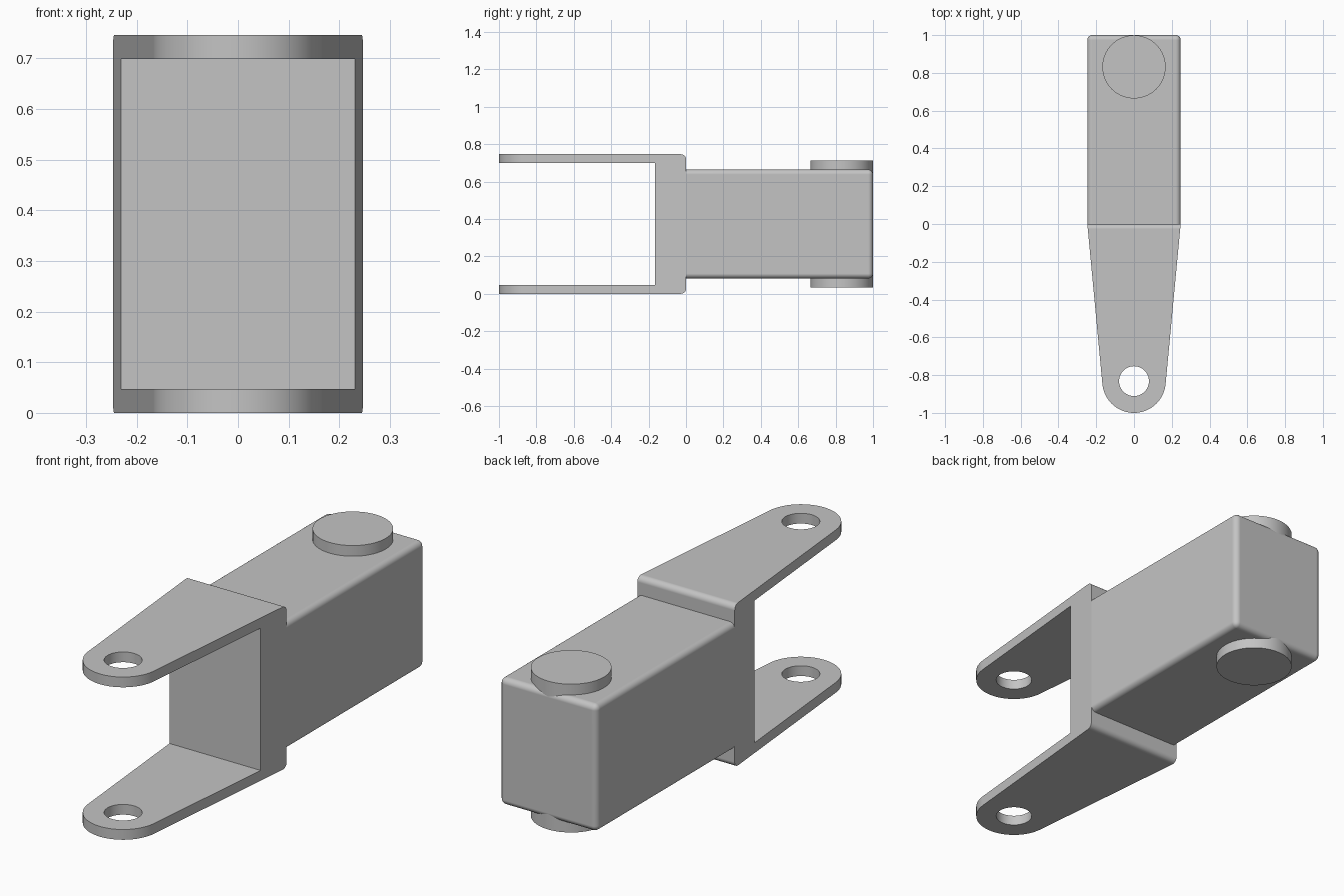
import bpy, bmesh, math
from mathutils import Matrix

cube = bpy.data.objects.get("Cube")
if cube:
    bpy.data.objects.remove(cube, do_unlink=True)

HALF_W = 0.247      # half width of fork and body
HEIGHT = 0.746      # full height of the fork
PLATE = 0.047       # thickness of each fork arm
PIN_Y = 0.832       # distance of both pivots from the joint
TIP_R = 0.168       # radius of fork tips and pivot discs
HOLE_R = 0.079
ROUND = 0.026
MID_Z = HEIGHT / 2

grey = bpy.data.materials.new("light grey")
grey.use_nodes = True
colour = (0.55, 0.55, 0.55, 1)
grey.diffuse_color = colour
grey.node_tree.nodes["Principled BSDF"].inputs["Base Color"].default_value = colour


def make_object(name, bm):
    bmesh.ops.recalc_face_normals(bm, faces=bm.faces)
    mesh = bpy.data.meshes.new(name)
    bm.to_mesh(mesh)
    bm.free()
    mesh.materials.append(grey)
    obj = bpy.data.objects.new(name, mesh)
    bpy.context.collection.objects.link(obj)
    return obj


def box(name, size, centre, keep_edge=None):
    """Box whose edges are rounded where keep_edge says so."""
    bm = bmesh.new()
    bmesh.ops.create_cube(bm, size=1, matrix=Matrix.Translation(centre) @ Matrix.Diagonal((*size, 1)))
    if keep_edge:
        round_edges(bm, keep_edge)
    return make_object(name, bm)


def cylinder(name, radius, height, y):
    bm = bmesh.new()
    bmesh.ops.create_cone(bm, cap_ends=True, segments=64, radius1=radius, radius2=radius,
                          depth=height, matrix=Matrix.Translation((0, y, MID_Z)))
    return make_object(name, bm)


def round_edges(bm, rule):
    edges = [e for e in bm.edges if rule(*e.verts)]
    bmesh.ops.bevel(bm, geom=edges, offset=ROUND, segments=6, profile=0.5, affect='EDGES')


def select_only(obj):
    bpy.ops.object.select_all(action='DESELECT')
    obj.select_set(True)
    bpy.context.view_layer.objects.active = obj


def cut(obj, cutter):
    cutter.hide_render = True
    mod = obj.modifiers.new("cut", 'BOOLEAN')
    mod.operation = 'DIFFERENCE'
    mod.solver = 'EXACT'
    mod.object = cutter
    select_only(obj)
    bpy.ops.object.modifier_apply(modifier=mod.name)
    bpy.data.objects.remove(cutter, do_unlink=True)


def finish(obj):
    select_only(obj)
    bpy.ops.object.shade_smooth_by_angle(angle=math.radians(30))
    obj.modifiers.new("even shading", 'WEIGHTED_NORMAL').keep_sharp = True


# Fork: tapered outline ending in a tangent arc, extruded to full height
start = math.atan2(PIN_Y, HALF_W) - math.acos(TIP_R / math.hypot(PIN_Y, HALF_W))
sweep = math.pi + 2 * start
outline = [(-HALF_W, 0), (HALF_W, 0)]
for i in range(37):
    a = start - sweep * i / 36
    outline.append((TIP_R * math.cos(a), TIP_R * math.sin(a) - PIN_Y))
bm = bmesh.new()
base = bm.faces.new([bm.verts.new((x, y, 0)) for x, y in outline])
top = bmesh.ops.extrude_face_region(bm, geom=[base])["geom"]
bmesh.ops.translate(bm, vec=(0, 0, HEIGHT), verts=[v for v in top if isinstance(v, bmesh.types.BMVert)])
bmesh.ops.recalc_face_normals(bm, faces=bm.faces)
round_edges(bm, lambda a, b: abs(a.co.y) + abs(b.co.y) < 1e-5 and abs(a.co.z - b.co.z) < 1e-5)
fork = make_object("fork", bm)

# Open the slot between the arms and drill the pivot holes
cut(fork, box("slot_cutter", (1, 1, HEIGHT - 2 * PLATE), (0, -0.666, MID_Z)))
cut(fork, cylinder("hole_cutter", HOLE_R, 1, -PIN_Y))
finish(fork)

# Body: block rounded everywhere except where it meets the fork
body = box("body", (2 * HALF_W, 1, 0.582), (0, 0.5, MID_Z),
           lambda a, b: max(a.co.y, b.co.y) > 0.5)
finish(body)

# Pivot pin: runs through the body and shows as a disc above and below
finish(cylinder("pivot_pin", TIP_R - 0.0005, 0.68, PIN_Y))
